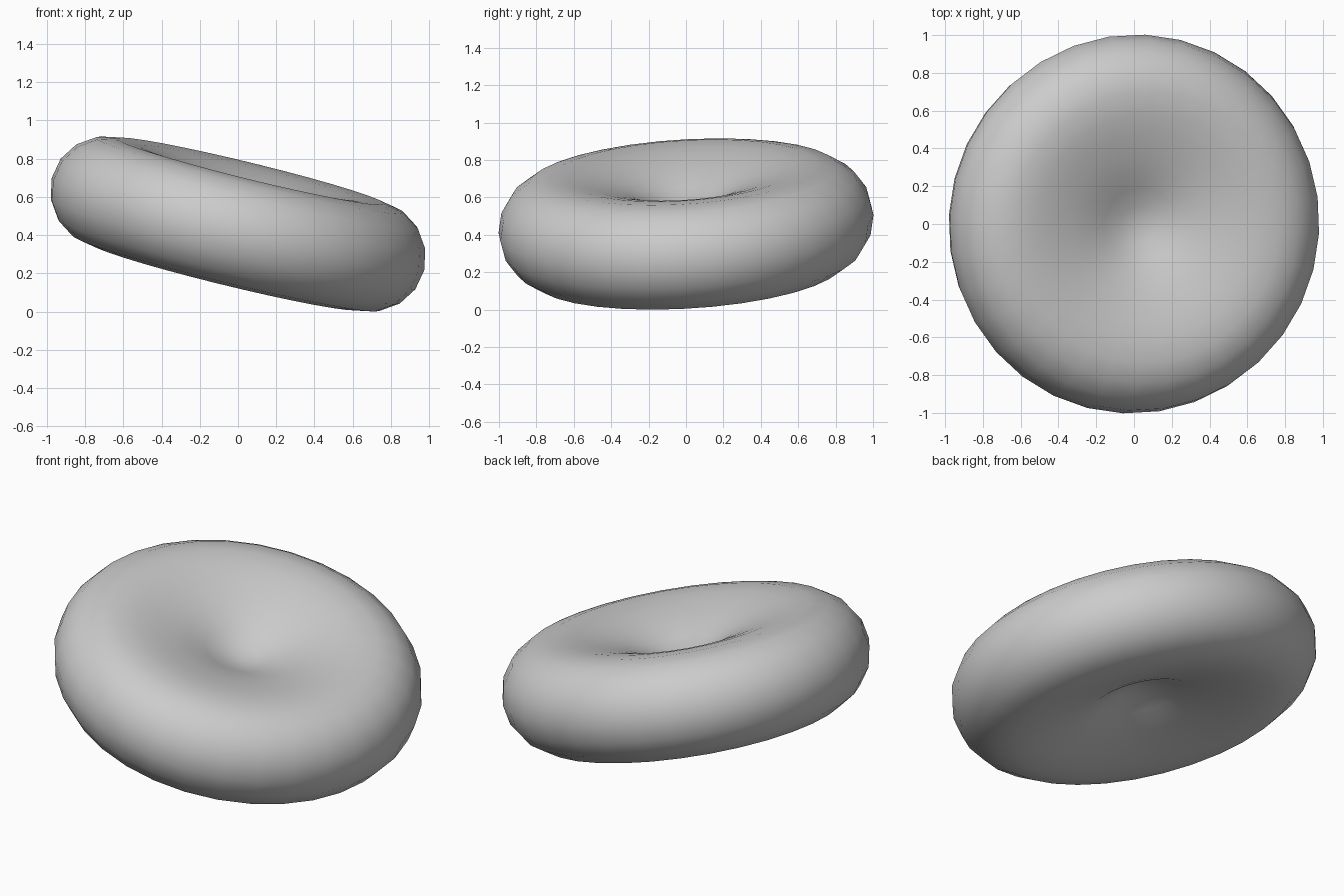
import bpy, bmesh, math
from mathutils import Vector, Matrix

cube = bpy.data.objects.get("Cube")
if cube:
    bpy.data.objects.remove(cube, do_unlink=True)

# Plain grey material
grey = bpy.data.materials.new("soft_grey")
grey.use_nodes = True
colour = (0.6, 0.6, 0.6, 1)
grey.diffuse_color = colour
grey.node_tree.nodes["Principled BSDF"].inputs["Base Color"].default_value = colour

# Half profile of the disc: dimple from the centre, then a round rim
RIM, TUBE = 0.72, 0.285
SEGMENTS = 32
dimple = [(0, 0.09), (0.1, 0.105), (0.2, 0.148), (0.3, 0.193),
          (0.4, 0.226), (0.5, 0.254), (0.6, 0.275)]
rim = [(RIM + TUBE * math.cos(a), TUBE * math.sin(a))
       for a in (math.radians(90 - 22.5 * i) for i in range(5))]
upper = dimple + rim
profile = upper + [(r, -z) for r, z in reversed(upper[:-1])]

# Revolve the profile about the disc's axis
bm = bmesh.new()
verts = [bm.verts.new((r, 0, z)) for r, z in profile]
edges = [bm.edges.new(pair) for pair in zip(verts, verts[1:])]
bmesh.ops.spin(bm, geom=verts + edges, cent=(0, 0, 0), axis=(0, 0, 1),
               angle=math.tau, steps=SEGMENTS, use_merge=True)
bmesh.ops.remove_doubles(bm, verts=bm.verts, dist=0.0005)
bmesh.ops.recalc_face_normals(bm, faces=bm.faces)

# Lean the disc to one side and rest it on the ground
tilt = Vector((0.237, -0.06, 0.97)).to_track_quat("Z", "Y").to_matrix().to_4x4()
bm.transform(tilt)
bm.transform(Matrix.Translation((0, 0, -min(v.co.z for v in bm.verts))))
for face in bm.faces:
    face.smooth = True

mesh = bpy.data.meshes.new("dimpled_disc")
bm.to_mesh(mesh)
bm.free()
mesh.materials.append(grey)
disc = bpy.data.objects.new("dimpled_disc", mesh)
bpy.context.collection.objects.link(disc)
